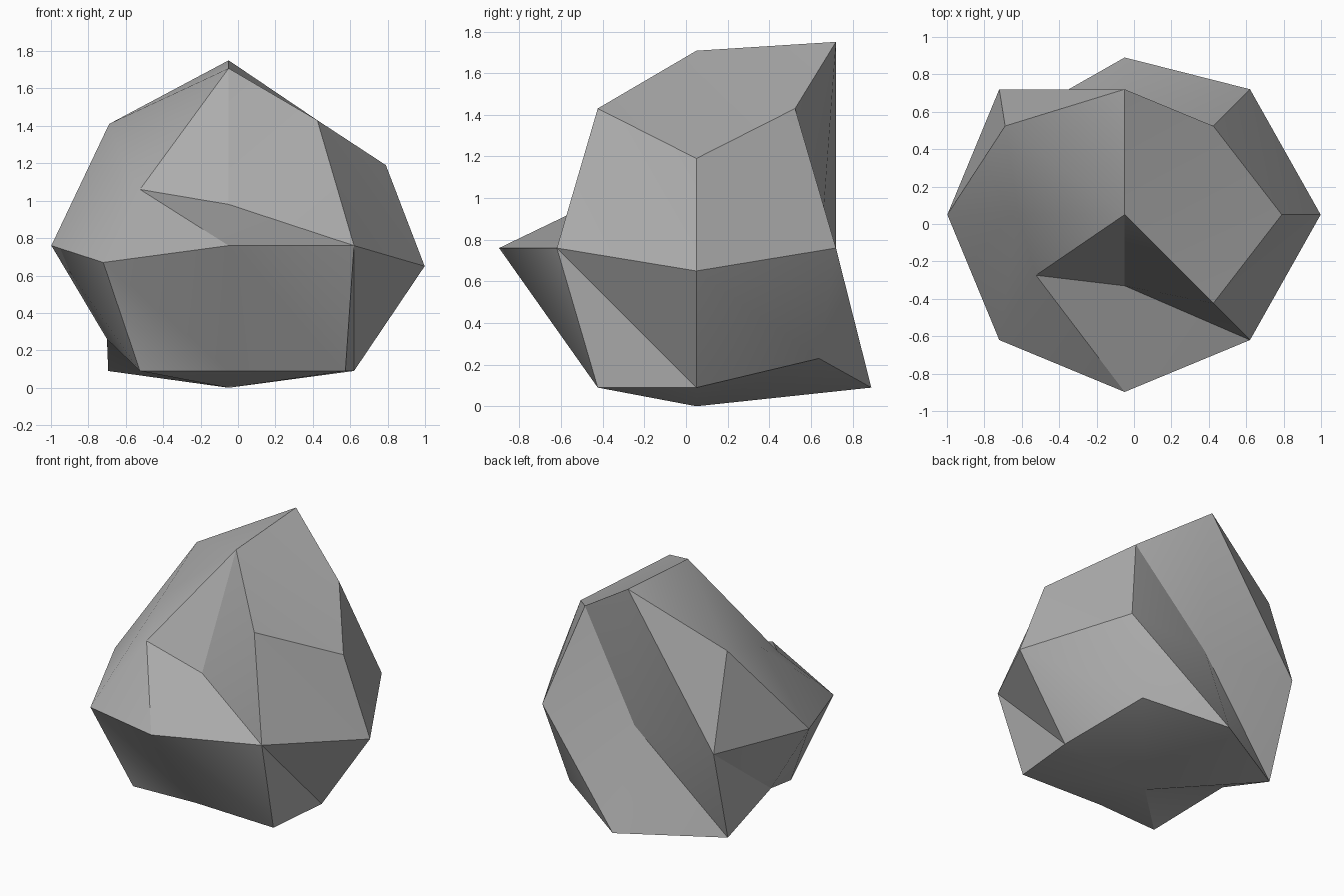
import bpy
import bmesh
from math import sin, cos, radians
from mathutils import Vector

cube = bpy.data.objects.get("Cube")
if cube:
    bpy.data.objects.remove(cube, do_unlink=True)

SEGMENTS = 8
RADIUS = 0.948
CENTRE = Vector((-0.05, 0.05, 0.76))

# Chips and bulges: how far each ring corner is pushed off the round boulder,
# keyed by the corner's angle around the boulder
upper_nudges = {
    0: (0.17, 0, -0.24),
    90: (0, 0, 0.32),
    135: (-0.165, 0, -0.02),
    180: (0.1, 0, -0.19),
    225: (0, 0.15, -0.37),
    270: (0, 0.29, -0.45),
}
middle_nudges = {
    0: (0.1, 0, -0.11),
    90: (0, -0.35, 0),
    225: (0, 0, -0.09),
}
lower_nudges = {
    45: (0.04, 0.115, 0.14),
    90: (0, 0.17, 0),
    135: (-0.17, 0, 0),
    180: (0.02, 0, 0.17),
    270: (0, 0.22, 0),
    315: (0.15, 0, 0),
}


def make_ring(bm, latitude, nudges):
    """One ring of boulder corners, with the listed ones pushed."""
    lat = radians(latitude)
    ring = []
    for i in range(SEGMENTS):
        degrees = i * 360 // SEGMENTS
        turn = radians(degrees)
        direction = Vector((cos(turn) * cos(lat), sin(turn) * cos(lat), sin(lat)))
        nudge = Vector(nudges.get(degrees, (0, 0, 0)))
        ring.append(bm.verts.new(CENTRE + direction * RADIUS + nudge))
    return ring


def make_cap(bm, ring, tip):
    """Fan of triangles closing a ring at a tip."""
    for i in range(SEGMENTS):
        bm.faces.new((ring[i], ring[(i + 1) % SEGMENTS], tip))


def make_band(bm, high, low):
    """Band of facets between two rings, all split the same way."""
    for i in range(SEGMENTS):
        j = (i + 1) % SEGMENTS
        bm.faces.new((high[i], low[i], low[j]))
        bm.faces.new((high[i], low[j], high[j]))


# Rock body
bm = bmesh.new()
upper = make_ring(bm, 45, upper_nudges)
middle = make_ring(bm, 0, middle_nudges)
lower = make_ring(bm, -45, lower_nudges)
top_tip = bm.verts.new(CENTRE + Vector((0, 0, RADIUS)))
bottom_tip = bm.verts.new((CENTRE.x, CENTRE.y, 0))
make_cap(bm, upper, top_tip)
make_band(bm, upper, middle)
make_band(bm, middle, lower)
make_cap(bm, lower, bottom_tip)
bmesh.ops.recalc_face_normals(bm, faces=bm.faces)

mesh = bpy.data.meshes.new("rock")
bm.to_mesh(mesh)
bm.free()
rock = bpy.data.objects.new("rock", mesh)
bpy.context.collection.objects.link(rock)

# Stone grey
grey = (0.42, 0.42, 0.42, 1)
stone = bpy.data.materials.new("stone_grey")
stone.use_nodes = True
stone.diffuse_color = grey
shader = next(n for n in stone.node_tree.nodes if n.type == "BSDF_PRINCIPLED")
shader.inputs["Base Color"].default_value = grey
mesh.materials.append(stone)

# Soft shallow facets, sharp ridges
bpy.ops.object.select_all(action="DESELECT")
rock.select_set(True)
bpy.context.view_layer.objects.active = rock
bpy.ops.object.shade_smooth_by_angle(angle=radians(30))
